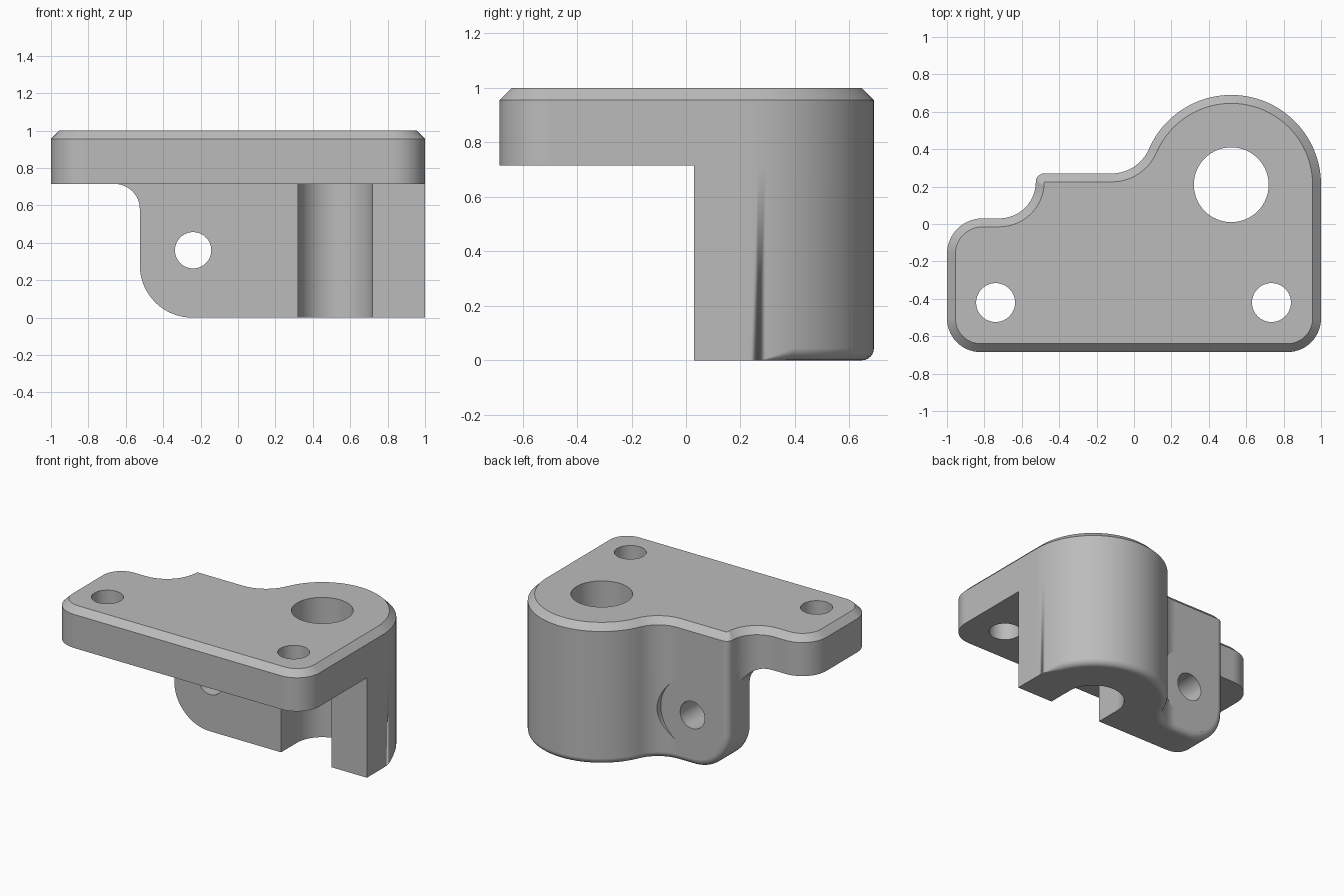
import bpy, bmesh, math
from math import sin, cos, radians, pi

cube = bpy.data.objects.get("Cube")
if cube:
    bpy.data.objects.remove(cube, do_unlink=True)

EDGE = 0.045       # chamfer and rounding size
UNDER = 0.715      # underside of the flange
WALL = 0.03        # front plane of the lower block

grey = bpy.data.materials.new("cast grey")
grey.use_nodes = True
grey.diffuse_color = (0.5, 0.5, 0.5, 1)
grey.node_tree.nodes["Principled BSDF"].inputs["Base Color"].default_value = (0.5, 0.5, 0.5, 1)


def loft(name, rings):
    """Solid through closed rings of equal length, capped at both ends."""
    bm = bmesh.new()
    loops = [[bm.verts.new(p) for p in ring] for ring in rings]
    n = len(loops[0])
    for a, b in zip(loops, loops[1:]):
        for i in range(n):
            j = (i + 1) % n
            bm.faces.new((a[i], a[j], b[j], b[i]))
    bm.faces.new(loops[0][::-1])
    bm.faces.new(loops[-1])
    bmesh.ops.remove_doubles(bm, verts=bm.verts, dist=1e-5)
    bmesh.ops.recalc_face_normals(bm, faces=bm.faces)
    mesh = bpy.data.meshes.new(name)
    bm.to_mesh(mesh)
    bm.free()
    mesh.materials.append(grey)
    ob = bpy.data.objects.new(name, mesh)
    bpy.context.collection.objects.link(ob)
    return ob


def cylinder(name, x, other, r, lo, hi, axis="z", n=64):
    """Cylinder along z (other = y) or along y (other = z)."""
    circle = [(x + r * cos(2 * pi * i / n), other + r * sin(2 * pi * i / n)) for i in range(n)]
    if axis == "z":
        return loft(name, [[(u, v, h) for u, v in circle] for h in (lo, hi)])
    return loft(name, [[(u, h, v) for u, v in circle] for h in (lo, hi)])


# Plan outline as tangent arcs: centre x, centre y, radius, start, end, side (+1 convex, -1 concave)
TANGENT = math.degrees(math.atan2(0.278, -0.64))
ARCS = [
    (-0.82, -0.505, 0.18, 180, 270, 1),
    (0.82, -0.505, 0.18, 270, 360, 1),
    (0.52, 0.21, 0.48, 0, TANGENT, 1),
    (-0.12, 0.488, 0.2178, TANGENT + 180, 270, -1),
    (-0.48, 0.225, EDGE, 90, 180, 1),
    (-0.72, 0.225, 0.195, 0, -90, -1),
    (-0.81, -0.16, 0.19, 90, 180, 1),
]


def fade(index, deg):
    """Strength of the bottom rounding: none in front, growing along the boss."""
    if index < 2:
        return 0.0
    if index == 2:
        return min(max((deg - 8) / 15, 0), 1)
    return 1.0


def plan_ring(z, inset=0.0, faded=False):
    pts = []
    for k, (cx, cy, r, a0, a1, side) in enumerate(ARCS):
        steps = 48 if k == 2 else 14
        for i in range(steps + 1):
            deg = a0 + (a1 - a0) * i / steps
            f = fade(k, deg) if faded else 1.0
            rr = r - side * inset * f
            pts.append((cx + rr * cos(radians(deg)), cy + rr * sin(radians(deg)), z * f))
    return pts


# Main body: rounded bottom edge, straight sides, chamfered top
QUARTER = [pi / 2 * i / 6 for i in range(7)]
rings = [plan_ring(EDGE * (1 - cos(t)), EDGE * (1 - sin(t)), True) for t in QUARTER]
rings += [plan_ring(UNDER), plan_ring(1 - EDGE), plan_ring(1.0, EDGE)]
body = loft("bracket_body", rings)


# Undercut below the flange: full width in front, shaped side profile behind the wall
def undercut_ring(y, inset=0.0, wide=False):
    edge = [(-0.12, -0.5), (-0.12, -0.02)]
    r = 0.28 - inset
    for i in range(21):                                   # rounded lower corner
        a = radians(270 - 90 * i / 20)
        edge.append((-0.245 + r * cos(a), 0.28 + r * sin(a)))
    for i in range(13):                                   # fillet under the flange
        a = radians(90 * i / 12)
        edge.append((-0.66 + 0.135 * cos(a), UNDER - 0.135 + 0.135 * sin(a)))
    if wide:
        edge = [(2, z) for _, z in edge]
    return [(x, y, z) for x, z in edge + [(-2, UNDER), (-2, -0.5)]]


cut_rings = [undercut_ring(-1, wide=True), undercut_ring(WALL, wide=True), undercut_ring(WALL)]
cut_rings += [undercut_ring(0.27 - EDGE * (1 - sin(t)), EDGE * (1 - cos(t))) for t in QUARTER]
cut_rings.append(undercut_ring(1, EDGE))

# Cutters: undercut, main bore with open slot, bolt holes, cross hole and its spot face
slot = [(0.32, -0.1), (0.72, -0.1), (0.72, 0.21), (0.32, 0.21)]
cutters = [
    loft("undercut", cut_rings),
    cylinder("main_bore", 0.52, 0.21, 0.2, -1, 2),
    loft("bore_slot", [[(x, y, z) for x, y in slot] for z in (-1, UNDER - 0.0002)]),
    cylinder("right_bolt_hole", -0.74, -0.42, 0.104, 0.5, 2),
    cylinder("left_bolt_hole", 0.735, -0.42, 0.104, 0.5, 2),
    cylinder("cross_hole", -0.24, 0.36, 0.097, -1, 2, "y"),
    cylinder("spot_face", -0.24, 0.36, 0.25, 0.2705, 1, "y"),
]

bpy.ops.object.select_all(action="DESELECT")
bpy.context.view_layer.objects.active = body
body.select_set(True)
for cutter in cutters:
    cutter.hide_render = True
    mod = body.modifiers.new(cutter.name, "BOOLEAN")
    mod.operation = "DIFFERENCE"
    mod.solver = "EXACT"
    mod.object = cutter
    bpy.ops.object.modifier_apply(modifier=mod.name)
    bpy.data.objects.remove(cutter, do_unlink=True)

# Smooth curved walls, crisp edges
bpy.ops.object.shade_smooth_by_angle(angle=radians(25))
normals = body.modifiers.new("even_shading", "WEIGHTED_NORMAL")
normals.keep_sharp = True
